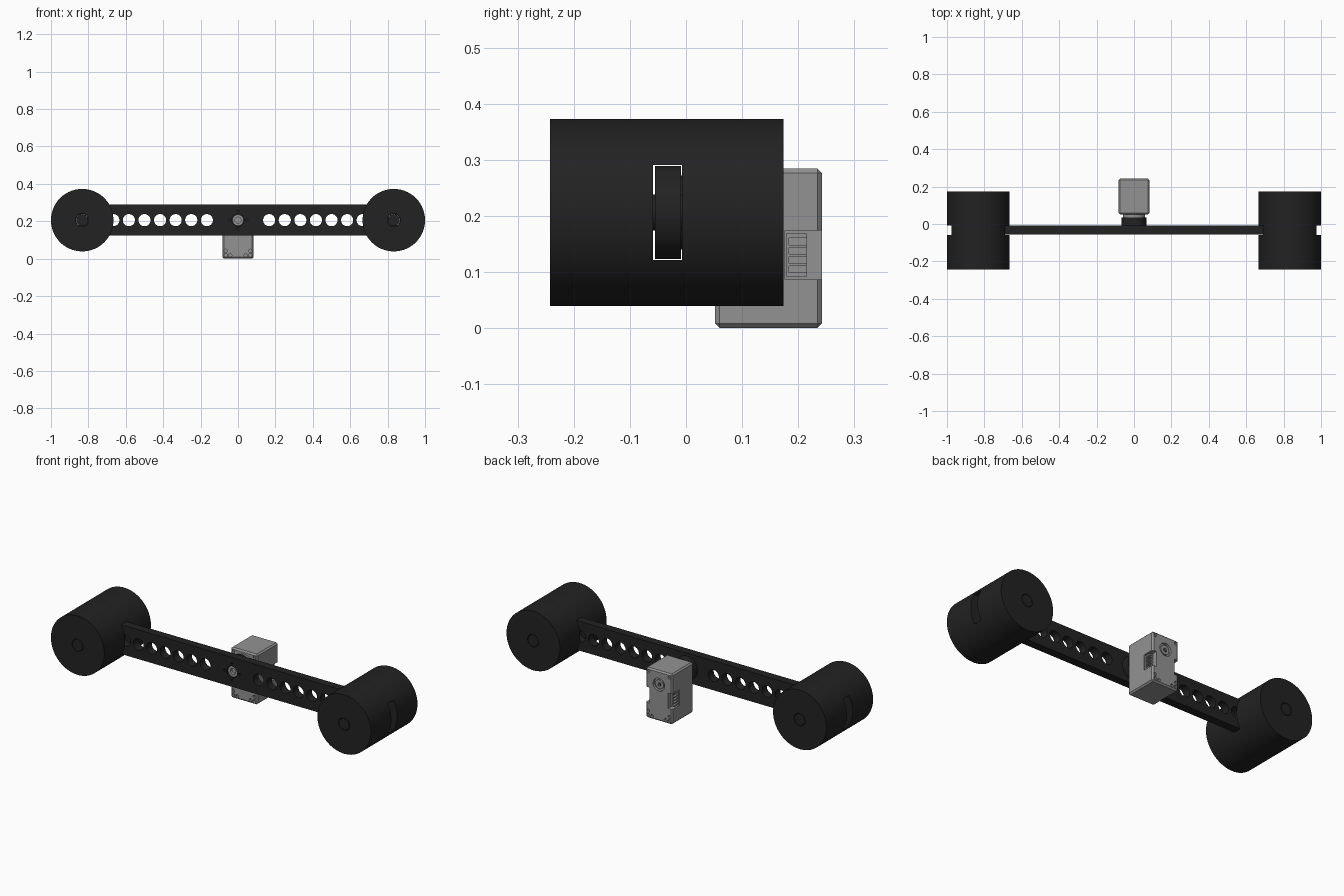
import bpy, math
from mathutils import Matrix, Vector

if "Cube" in bpy.data.objects:
    bpy.data.objects.remove(bpy.data.objects["Cube"])

AXIS_Z = 0.206      # height of the shaft, bar and weights
BAR_Y0, BAR_Y1 = -0.055, -0.009


def material(name, v):
    m = bpy.data.materials.new(name)
    m.diffuse_color = (v, v, v, 1)
    m.use_nodes = True
    m.node_tree.nodes["Principled BSDF"].inputs["Base Color"].default_value = m.diffuse_color
    return m


BLACK = material("black plastic", 0.016)
GREY = material("grey casing", 0.29)
DARK = material("dark grey metal", 0.07)


def finish(ob, name, mat):
    ob.name = name
    ob.data.materials.clear()
    ob.data.materials.append(mat)
    return ob


def cyl(name, x, z, r, y0, y1, mat, n=64):
    """Cylinder lying along y."""
    bpy.ops.mesh.primitive_cylinder_add(vertices=n, radius=r, depth=y1 - y0,
                                        location=(x, (y0 + y1) / 2, z),
                                        rotation=(math.pi / 2, 0, 0))
    return finish(bpy.context.object, name, mat)


def box(name, x0, x1, y0, y1, z0, z1, mat):
    bpy.ops.mesh.primitive_cube_add(size=1)
    ob = bpy.context.object
    ob.data.transform(Matrix.Translation(((x0 + x1) / 2, (y0 + y1) / 2, (z0 + z1) / 2))
                      @ Matrix.Diagonal((x1 - x0, y1 - y0, z1 - z0, 1)))
    return finish(ob, name, mat)


def bake(ob):
    """Replace the mesh by its modified version."""
    dg = bpy.context.evaluated_depsgraph_get()
    me = bpy.data.meshes.new_from_object(ob.evaluated_get(dg))
    ob.modifiers.clear()
    ob.data = me


def combine(ob, others, op='DIFFERENCE'):
    """Cut or join helper shapes, then remove them."""
    for o in others:
        mod = ob.modifiers.new("bool", 'BOOLEAN')
        mod.operation, mod.object, mod.solver = op, o, 'EXACT'
    bake(ob)
    for o in others:
        bpy.data.objects.remove(o, do_unlink=True)


def smooth(ob):
    bpy.ops.object.select_all(action='DESELECT')
    ob.select_set(True)
    bpy.context.view_layer.objects.active = ob
    bpy.ops.object.shade_smooth_by_angle(angle=math.radians(30))


# Perforated bar with rounded ends
bar = box("perforated_bar", -0.833, 0.833, BAR_Y0, BAR_Y1, AXIS_Z - 0.083, AXIS_Z + 0.083, BLACK)
combine(bar, [cyl("end", s * 0.833, AXIS_Z, 0.083, BAR_Y0, BAR_Y1, BLACK) for s in (-1, 1)], 'UNION')
holes = [cyl("hole", s * i / 12, AXIS_Z, 0.0325, -0.1, 0.05, BLACK, 40)
         for s in (-1, 1) for i in range(2, 11)]
holes.append(cyl("hole", 0, AXIS_Z, 0.033, -0.1, 0.05, BLACK, 40))
for k in range(4):
    a = k * math.pi / 2
    holes.append(cyl("hole", 0.047 * math.cos(a), AXIS_Z + 0.047 * math.sin(a), 0.006, -0.1, 0.05, BLACK, 12))
combine(bar, holes)
smooth(bar)

# Cylindrical end weights, slotted for the bar, with a pin through each
for s, side in ((-1, "left"), (1, "right")):
    x = s * 0.833
    w = cyl(side + "_weight", x, AXIS_Z, 0.167, -0.242, 0.174, BLACK, 96)
    combine(w, [box("slot", x - 0.2, x + 0.2, -0.059, -0.007, AXIS_Z - 0.085, AXIS_Z + 0.085, BLACK),
                cyl("bore", x, AXIS_Z, 0.035, -0.3, 0.3, BLACK, 40)])
    smooth(w)
    smooth(cyl(side + "_pin", x, AXIS_Z, 0.032, -0.242, 0.174, BLACK, 40))

# Motor casing with bevelled edges
motor = box("motor_casing", -0.083, 0.083, 0.052, 0.242, 0.0, 0.284, GREY)
bev = motor.modifiers.new("bevel", 'BEVEL')
bev.width, bev.segments = 0.008, 1
bake(motor)
cuts = [cyl("back_recess", 0, AXIS_Z, 0.036, 0.228, 0.3, GREY, 40)]
for s in (-1, 1):
    # Connector pocket open towards the back
    a, b = sorted((s * 0.058, s * 0.1))
    cuts.append(box("pocket", a, b, 0.176, 0.3, 0.087, 0.174, GREY))
    # Screw holes on the front and back corners
    for z in (0.018, 0.042, 0.264):
        for y0, y1 in ((0.0, 0.062), (0.232, 0.3)):
            cuts.append(cyl("screw_hole", s * 0.066, z, 0.009, y0, y1, GREY, 20))
    for y0, y1 in ((0.0, 0.062), (0.232, 0.3)):
        cuts.append(cyl("screw_hole", s * 0.042, 0.018, 0.009, y0, y1, GREY, 20))
combine(motor, cuts)
smooth(motor)

# Sockets and pins inside the side pockets
for s, side in ((-1, "left"), (1, "right")):
    a, b = sorted((s * 0.056, s * 0.078))
    sock = box(side + "_socket", a, b, 0.178, 0.216, 0.092, 0.169, GREY)
    a, b = sorted((s * 0.066, s * 0.1))
    combine(sock, [box("slit", a, b, 0.184, 0.23, 0.099 + i * 0.0165, 0.111 + i * 0.0165, GREY)
                   for i in range(4)])

# Rear shaft cap and its screw
smooth(cyl("rear_cap", 0, AXIS_Z, 0.026, 0.22, 0.238, GREY, 40))
smooth(cyl("rear_screw", 0, AXIS_Z, 0.011, 0.23, 0.241, DARK, 24))

# Output horn between motor and bar
smooth(cyl("horn_collar", 0, AXIS_Z, 0.06, 0.03, 0.056, GREY))
smooth(cyl("horn_disc", 0, AXIS_Z, 0.066, -0.009, 0.034, BLACK))
hub = cyl("horn_hub", 0, AXIS_Z, 0.030, -0.046, 0.0, GREY, 40)
combine(hub, [cyl("hub_bore", 0, AXIS_Z, 0.016, -0.1, -0.03, GREY, 32)])
smooth(hub)
smooth(cyl("horn_screw", 0, AXIS_Z, 0.012, -0.035, -0.02, GREY, 24))
